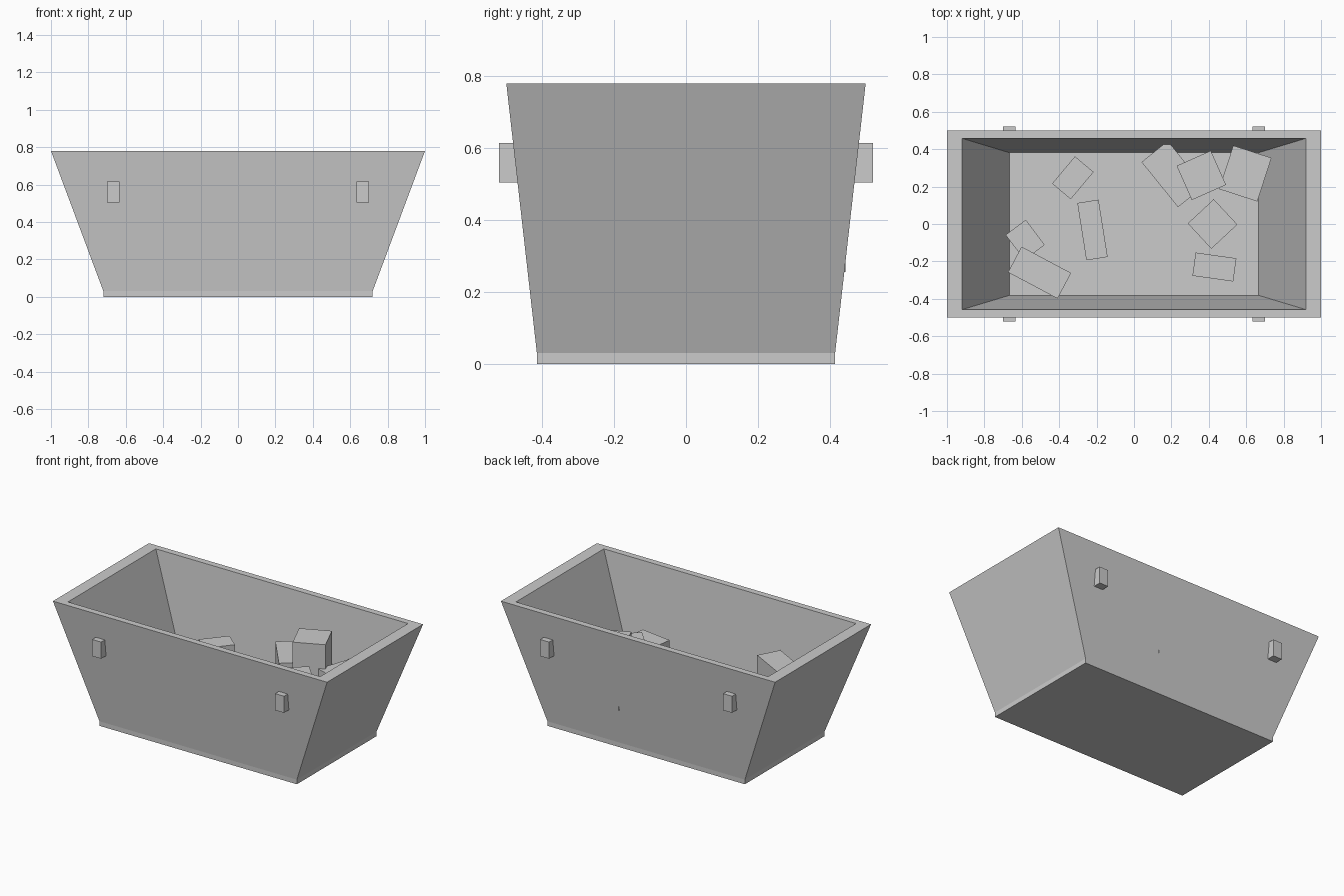
import bpy, bmesh, math

if "Cube" in bpy.data.objects:
    bpy.data.objects.remove(bpy.data.objects["Cube"])


def add_object(name, bm):
    bmesh.ops.recalc_face_normals(bm, faces=bm.faces)
    mesh = bpy.data.meshes.new(name)
    bm.to_mesh(mesh)
    bm.free()
    ob = bpy.data.objects.new(name, mesh)
    bpy.context.collection.objects.link(ob)
    return ob


def box(name, center, size, angle=0):
    bm = bmesh.new()
    bmesh.ops.create_cube(bm, size=1)
    bmesh.ops.scale(bm, vec=size, verts=bm.verts)
    ob = add_object(name, bm)
    ob.location = center
    ob.rotation_euler.z = math.radians(angle)
    return ob


# Hopper: rectangular rings (half x, half y, z) from underside, over the rim, to inner floor
rings = [(.72, .415, 0), (.72, .415, .03), (1, .5, .78), (.92, .458, .78), (.665, .381, .08)]
bm = bmesh.new()
loops = [[bm.verts.new((sx * x, sy * y, z)) for sx, sy in ((-1, -1), (1, -1), (1, 1), (-1, 1))]
         for x, y, z in rings]
for a, b in zip(loops, loops[1:]):
    for i in range(4):
        j = (i + 1) % 4
        bm.faces.new((a[i], a[j], b[j], b[i]))
bm.faces.new(loops[0])
bm.faces.new(loops[-1])
add_object("skip_hopper", bm)

# Lifting lugs on the long sides
for sx in (-1, 1):
    for sy in (-1, 1):
        box("lifting_lug", (sx * .667, sy * .485, .56), (.065, .07, .11))

# Rubble blocks: x, y, top z, length, width, height, turn in degrees
rubble = [
    (.36, .26, .62, .20, .20, .24, 24),
    (.208, .267, .475, .31, .18, .22, -51),
    (.595, .27, .46, .215, .245, .22, -18),
    (.42, 0, .49, .19, .185, .20, 43),
    (.43, -.23, .41, .22, .125, .18, -8),
    (-.505, -.26, .49, .30, .155, .20, -28),
    (-.222, -.032, .40, .115, .31, .18, 9),
    (-.582, -.085, .36, .168, .135, .16, -53),
    (-.327, .247, .405, .19, .13, .16, 50),
]
for x, y, top, l, w, h, turn in rubble:
    box("rubble_block", (x, y, top - h / 2), (l, w, h), turn)
